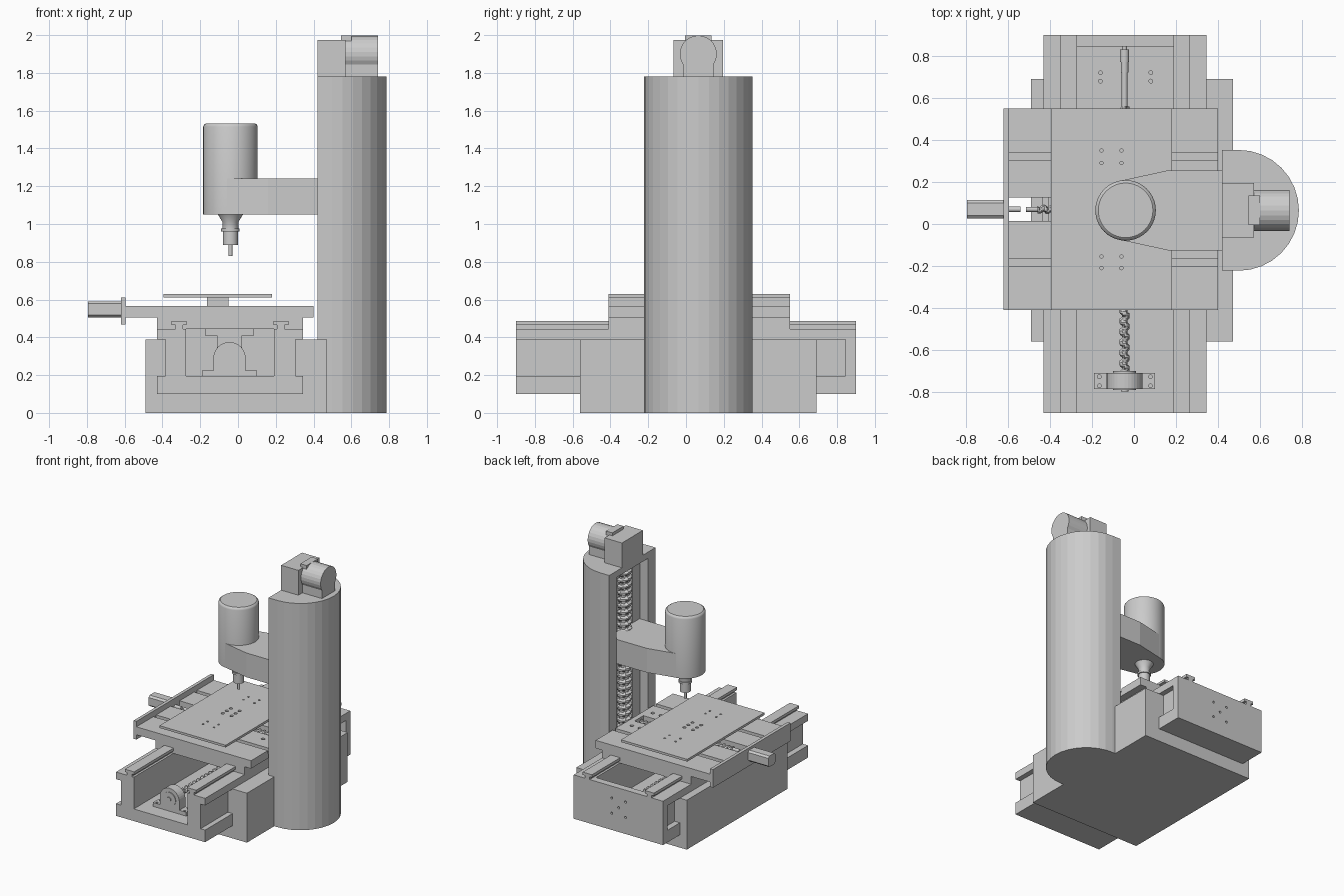
import bpy, bmesh
from math import sin, cos, pi, tau, radians
from mathutils import Vector

if "Cube" in bpy.data.objects:
    bpy.data.objects.remove(bpy.data.objects["Cube"])

CX, CY = -0.04, 0.065      # spindle axis
YS = (-0.045, 0.29)        # y screw axis (x, z)


def finish(name, bm, smooth=False):
    bmesh.ops.recalc_face_normals(bm, faces=bm.faces[:])
    me = bpy.data.meshes.new(name)
    bm.to_mesh(me)
    bm.free()
    ob = bpy.data.objects.new(name, me)
    bpy.context.collection.objects.link(ob)
    if smooth:
        bpy.ops.object.select_all(action='DESELECT')
        ob.select_set(True)
        bpy.context.view_layer.objects.active = ob
        bpy.ops.object.shade_smooth_by_angle(angle=radians(35))
    return ob


def place(axis, u, v, w):
    """Map profile (u, v) plus distance w along the axis to world space."""
    return {'X': Vector((w, u, v)), 'Y': Vector((u, w, v)), 'Z': Vector((u, v, w))}[axis]


def prism(name, pts, axis, a, b):
    bm = bmesh.new()
    f = bm.faces.new([bm.verts.new(place(axis, u, v, a)) for u, v in pts])
    r = bmesh.ops.extrude_face_region(bm, geom=[f])
    vs = [g for g in r['geom'] if isinstance(g, bmesh.types.BMVert)]
    bmesh.ops.translate(bm, verts=vs, vec=place(axis, 0, 0, b - a))
    return finish(name, bm)


def box(name, x0, x1, y0, y1, z0, z1):
    return prism(name, [(x0, y0), (x1, y0), (x1, y1), (x0, y1)], 'Z', z0, z1)


def arc(u, v, r, a0, a1, n):
    return [(u + r * cos(radians(a0 + (a1 - a0) * i / n)),
             v + r * sin(radians(a0 + (a1 - a0) * i / n))) for i in range(n + 1)]


def rings(name, axis, u, v, rows, n, smooth=True):
    """Skin a stack of rings; each row is (distance, radius function of turn)."""
    bm = bmesh.new()
    loops = [[bm.verts.new(place(axis, u + rf(i / n) * cos(tau * i / n),
                                 v + rf(i / n) * sin(tau * i / n), w))
              for i in range(n)] for w, rf in rows]
    for p, q in zip(loops, loops[1:]):
        for i in range(n):
            bm.faces.new([p[i], p[(i + 1) % n], q[(i + 1) % n], q[i]])
    bm.faces.new(loops[0])
    bm.faces.new(loops[-1])
    return finish(name, bm, smooth)


def lathe(name, axis, u, v, prof, n=32):
    return rings(name, axis, u, v, [(w, lambda t, r=r: r) for w, r in prof], n)


def screw(name, axis, u, v, a, b, r_in, r_out, pitch):
    k = int((b - a) / pitch * 6)
    rows = []
    for j in range(k + 1):
        w = a + (b - a) * j / k
        rows.append((w, lambda t, w=w: r_out if (w / pitch - t) % 1 < 0.5 else r_in))
    return rings(name, axis, u, v, rows, 16, False)


def drill(ob, axis, spots, r, a, b):
    bm = bmesh.new()
    for u, v in spots:
        f = [[bm.verts.new(place(axis, p, q, w)) for p, q in arc(u, v, r, 0, 330, 11)]
             for w in (a, b)]
        bm.faces.new(f[0])
        bm.faces.new(f[1])
        for i in range(12):
            bm.faces.new([f[0][i], f[0][(i + 1) % 12], f[1][(i + 1) % 12], f[1][i]])
    cut = finish('hole_cutter', bm)
    cut.hide_render = True
    m = ob.modifiers.new('holes', 'BOOLEAN')
    m.operation, m.object, m.solver = 'DIFFERENCE', cut, 'EXACT'
    bpy.context.view_layer.objects.active = ob
    bpy.ops.object.modifier_apply(modifier=m.name)
    bpy.data.objects.remove(cut)


# Base cradle and channel-shaped bed
prism('base', [(-.49, 0), (.47, 0), (.47, .388), (.305, .388), (.305, .15), (-.385, .15),
               (-.385, .388), (-.49, .388)], 'Y', -.56, .69)
bed = prism('bed', [(-.43, .10), (.345, .10), (.345, .195), (.305, .195), (.305, .388),
                    (.345, .388), (.345, .444), (.19, .444), (.19, .195), (-.275, .195),
                    (-.275, .444), (-.43, .444), (-.43, .388), (-.385, .388),
                    (-.385, .195), (-.43, .195)], 'Y', -.90, .845)
drill(bed, 'Z', [(x, y) for x in (-.16, .08) for y in (.68, .72)], .009, .16, .25)
plate = box('bed_end_plate', -.43, .345, .845, .90, .10, .444)
drill(plate, 'Y', [(YS[0] + dx, YS[1] + dz) for dx, dz in
                   ((0, 0), (.06, .06), (-.06, .06), (.06, -.06), (-.06, -.06))], .009, .88, .92)

# T-section rails along the bed
for side, x in (('left', -.312), ('right', .227)):
    prism('bed_rail_' + side, [(x - .02, .444), (x + .02, .444), (x + .02, .465), (x + .04, .465),
                               (x + .04, .487), (x - .04, .487), (x - .04, .465),
                               (x - .02, .465)], 'Y', -.90, .90)

# Y feed screw, bearing block and nut
screw('y_screw', 'Y', *YS, -.71, .56, .013, .024, .05)
lathe('y_screw_tail', 'Y', *YS, [(.56, .014), (.72, .014), (.72, .018), (.77, .018),
                                 (.77, .022), (.83, .022), (.83, .012), (.845, .012)], 16)
prism('y_bearing_block', arc(*YS, .085, 0, 180, 16) + [(-.13, .225), (.04, .225)][:1]
      + [(.04, .225)], 'Y', -.785, -.71)
foot = box('y_bearing_foot', -.19, .10, -.785, -.71, .195, .225)
drill(foot, 'Z', [(x, y) for x in (-.165, .078) for y in (-.77, -.727)], .009, .2, .25)
lathe('y_bearing_ring', 'Y', *YS, [(-.79, .055), (-.70, .055)], 24)
lathe('y_screw_end', 'Y', *YS, [(-.797, .018), (-.70, .018)], 16)
prism('y_nut', [(-.175, .444), (-.175, .41), (-.11, .41), (-.11, .25), (.02, .25), (.02, .41),
                (.085, .41), (.085, .444)], 'Y', -.02, .16)

# Saddle and cross slide: grooved halves either side of the screw slot
box('saddle', -.43, .345, -.41, .55, .444, .505)
for side, s in (('front', 1), ('back', -1)):
    half = [(-.48, .505), (-.055, .505), (-.055, .567), (-.235, .567), (-.235, .54), (-.27, .54),
            (-.27, .567), (-.48, .567)]
    slide = prism('cross_slide_' + side, [(.07 + s * y, z) for y, z in half], 'X', -.595, .40)
    drill(slide, 'Z', [(x, .07 + s * -.13) for x in (.26, .33)], .014, .55, .6)
box('cross_slide_bridge', .36, .40, .015, .125, .505, .567)
box('cross_slide_end_plate', -.62, -.595, -.41, .55, .467, .61)

# X feed motor, screw and bearings
prism('x_motor', [(.07 + a, .548 + b) for a, b in
                  ((-.045, -.03), (-.03, -.043), (.03, -.043), (.045, -.03), (.045, .03),
                   (.03, .043), (-.03, .043), (-.045, .03))], 'X', -.795, -.62)
lathe('x_motor_shaft', 'X', .07, .545, [(-.62, .013), (-.54, .013)], 16)
lathe('x_screw_tail', 'X', .07, .545, [(-.515, .012), (-.45, .012)], 16)
screw('x_screw', 'X', .07, .545, -.46, .34, .011, .02, .04)
for side, x in (('left', -.435), ('right', .32)):
    box('x_bearing_' + side, x, x + .03, .0, .14, .505, .53)
box('x_nut', -.165, -.05, -.02, .16, .55, .612)

# Work table with bolt holes
table = box('work_table', -.395, .18, -.41, .55, .612, .63)
drill(table, 'Z', [(x, y) for x in (-.155, -.06) for y in (-.21, -.155, .29, .35)],
      .008, .6, .65)
drill(table, 'Z', [(x, y) for x in (-.145, -.07) for y in (.02, .07, .12)], .013, .6, .65)

# D-shaped column with a stepped channel for the lift screw
round_back = arc(.4975, CY, .2875, -90, 90, 16)
solid = [(.42, CY - .2875)] + round_back + [(.42, CY + .2875)]
steps = [(.42, .195), (.49, .195), (.49, .10), (.57, .10)]
channel = [(x, CY + d) for x, d in steps] + [(x, CY - d) for x, d in reversed(steps)]
prism('column_foot', solid, 'Z', 0, .39)
prism('column', solid + channel, 'Z', .39, 1.73)
prism('column_cap', solid, 'Z', 1.73, 1.78)
screw('lift_screw', 'Z', .49, CY, .39, 1.73, .036, .054, .05)

# Lift gearbox and motor on top
box('lift_gearbox', .42, .57, CY - .13, CY + .13, 1.78, 1.975)
prism('lift_motor', arc(CY, 1.90, .098, -35, 215, 18)
      + [(CY - .08, 1.78), (CY + .08, 1.78)], 'X', .57, .74)
box('lift_motor_key', .545, .60, CY - .07, CY + .07, 1.78, 1.998)

# Arm, spindle motor and tool
prism('arm', [(.16, -.125), (.50, -.125), (.50, .255), (.16, .255)]
      + arc(CX, CY, .143, 102, 258, 14), 'Z', 1.05, 1.24)
lathe('spindle_motor', 'Z', CX, CY, [(1.05, .144), (1.515, .144), (1.526, .14), (1.533, .13)], 40)
lathe('spindle', 'Z', CX, CY, [(1.05, .066), (1.01, .042), (.975, .042), (.975, .049), (.96, .049),
                               (.96, .04), (.89, .04), (.89, .01), (.83, .01)], 24)
